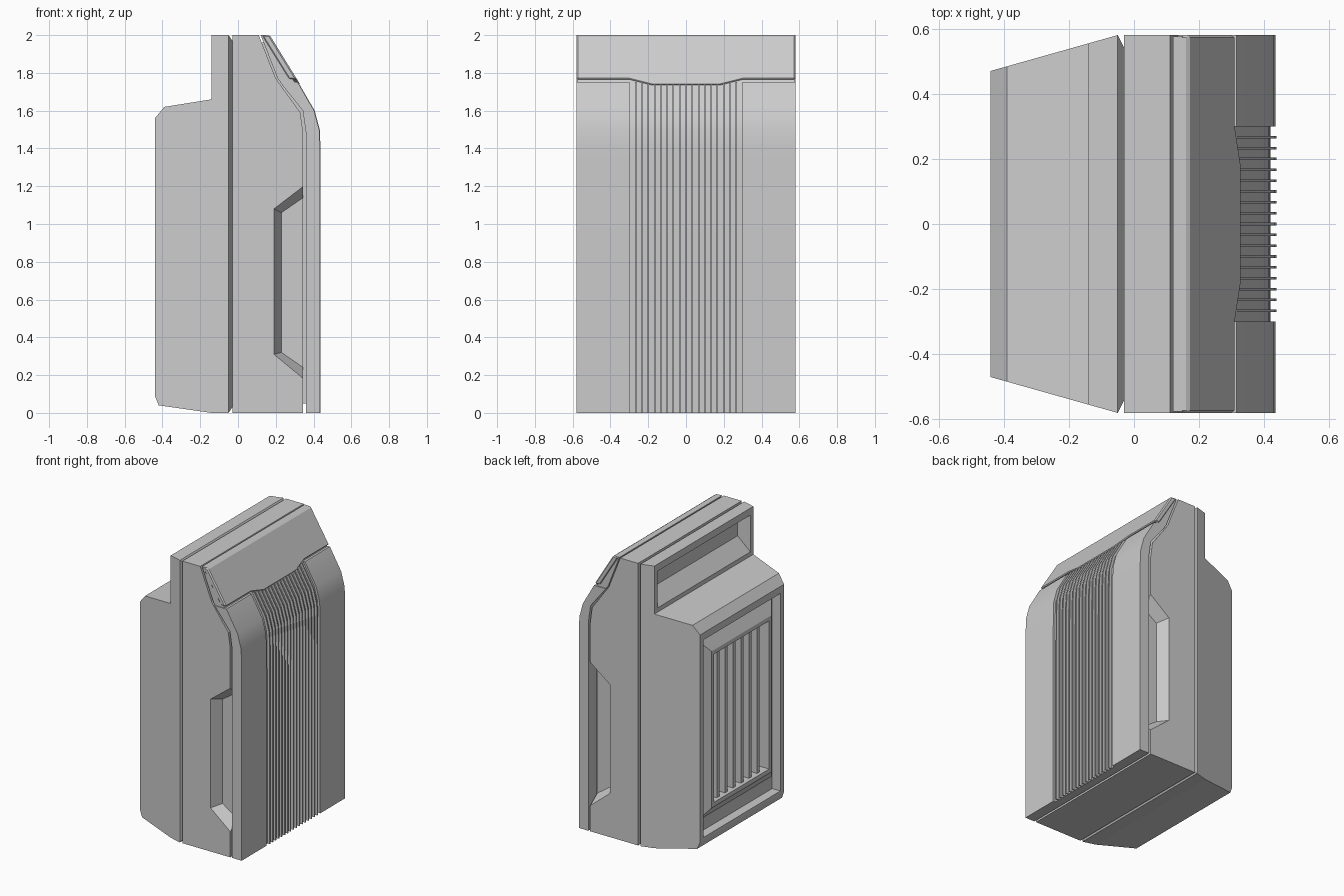
import bpy, bmesh

if "Cube" in bpy.data.objects:
    bpy.data.objects.remove(bpy.data.objects["Cube"])


def loft(name, rings, caps=True):
    """Skin a list of equal-length point rings."""
    bm = bmesh.new()
    vs = [[bm.verts.new(p) for p in r] for r in rings]
    n = len(rings[0])
    for a, b in zip(vs, vs[1:]):
        for i in range(n):
            j = (i + 1) % n
            bm.faces.new((a[i], a[j], b[j], b[i]))
    if caps:
        bm.faces.new(vs[0])
        bm.faces.new(vs[-1])
    bmesh.ops.recalc_face_normals(bm, faces=bm.faces)
    me = bpy.data.meshes.new(name)
    bm.to_mesh(me)
    bm.free()
    ob = bpy.data.objects.new(name, me)
    bpy.context.collection.objects.link(ob)
    return ob


def prism(name, profile, y0, y1):
    return loft(name, [[(x, y, z) for x, z in profile] for y in (y0, y1)])


def rect(x, y, z0, z1):
    return [(x, -y, z0), (x, y, z0), (x, y, z1), (x, -y, z1)]


def bake(ob):
    dg = bpy.context.evaluated_depsgraph_get()
    me = bpy.data.meshes.new_from_object(ob.evaluated_get(dg))
    ob.modifiers.clear()
    ob.data = me


def cut(ob, cutters):
    for c in cutters:
        c.hide_render = True
        m = ob.modifiers.new("cut", 'BOOLEAN')
        m.operation = 'DIFFERENCE'
        m.object = c
    bake(ob)
    for c in cutters:
        bpy.data.objects.remove(c)


def smooth(ob, angle):
    bpy.ops.object.select_all(action='DESELECT')
    ob.select_set(True)
    bpy.context.view_layer.objects.active = ob
    bpy.ops.object.shade_smooth_by_angle(angle=angle)


# Back shell: profile tapering toward the rear
back = [(-.05, 0), (-.14, 0), (-.42, .04), (-.44, .09), (-.44, 1.56),
        (-.39, 1.62), (-.14, 1.66), (-.14, 2), (-.05, 2)]
shell = loft("back_shell", [[(x, s * (.58 + .11 * (x + .05) / .39), z) for x, z in back]
                            for s in (-1, 1)])
cut(shell, [
    loft("cut_panel", [rect(-.5, .43, .11, 1.51), rect(-.375, .43, .11, 1.51)]),
    loft("cut_vent", [rect(-.5, .31, .31, 1.36), rect(-.30, .31, .31, 1.36)]),
    loft("cut_handle", [rect(-.2, .52, 1.69, 1.95), rect(-.14, .52, 1.69, 1.95),
                        rect(-.055, .50, 1.79, 1.93)]),
])

# Chamfered seam between back shell and middle
loft("back_seam", [rect(-.05, .58, 0, 2), rect(-.03, .54, .03, 1.97)])

# Slanted vent frame with vertical slats
loft("vent_frame", [rect(-.375, .42, .20, 1.49), rect(-.435, .335, .28, 1.39),
                    rect(-.435, .31, .31, 1.36), rect(-.375, .31, .31, 1.36)], caps=False)
for i in range(6):
    y = (i - 2.5) * .09
    prism("vent_slat", [(-.41, .31), (-.30, .31), (-.30, 1.36), (-.41, 1.36)],
          y - .015, y + .015)

# Middle body with a tapered grip pocket on each side
middle = prism("middle_body", [(-.03, 0), (.345, 0), (.345, 1.48), (.33, 1.59),
                               (.20, 1.77), (.11, 2), (-.03, 2)], -.58, .58)
outer = [(.19, .31), (.19, 1.08), (.36, 1.21), (.36, .17)]
inner = [(.23, .32), (.23, 1.06), (.36, 1.15), (.36, .23)]
cut(middle, [loft("cut_pocket", [[(x, s * y, z) for x, z in ring]
                                 for ring, y in ((outer, .65), (outer, .58), (inner, .50))])
             for s in (-1, 1)])

# Recessed core filling the seam behind the front shell
prism("seam_core", [(.25, .05), (.38, .05), (.38, 1.46), (.36, 1.6),
                    (.25, 1.74), (.15, 1.96), (.05, 1.96), (.05, 1.7), (.25, 1.5)], -.49, .49)

# Front shell: backing, side panels, ribs
curve = [(.435, 0), (.435, 1.19), (.434, 1.40), (.43, 1.50), (.403, 1.60), (.315, 1.752)]
gap = [(.222, 1.752), (.343, 1.60), (.36, 1.48), (.36, 0)]
backing = [(x - .016, z) for x, z in curve] + [(.148, 2), (.12, 2), (.21, 1.77)] + gap[1:]
smooth(prism("front_backing", backing, -.575, .575), .6)
for s in (-1, 1):
    smooth(prism("front_side_panel", curve + gap, s * .30, s * .58), .6)
for i in range(-8, 9):
    y = i * .0333
    rib = [(x + .003, z) for x, z in curve] + [(x - .03, z) for x, z in reversed(curve)]
    smooth(prism("front_rib", rib, y - .004, y + .004), .6)

# Sloped upper panel with a stepped lower edge
edge = [(-.58, 2), (.58, 2), (.58, 1.765), (.30, 1.765), (.18, 1.735),
        (-.18, 1.735), (-.30, 1.765), (-.58, 1.765)]
visor = loft("upper_panel", [[(.168 + (2 - z) * .617 - d * (1 - .1 * (2 - z)), y, z)
                              for y, z in edge] for d in (.045, 0)])
bev = visor.modifiers.new("bevel", 'BEVEL')
bev.width = .008
bev.segments = 1
bev.limit_method = 'ANGLE'
bake(visor)
